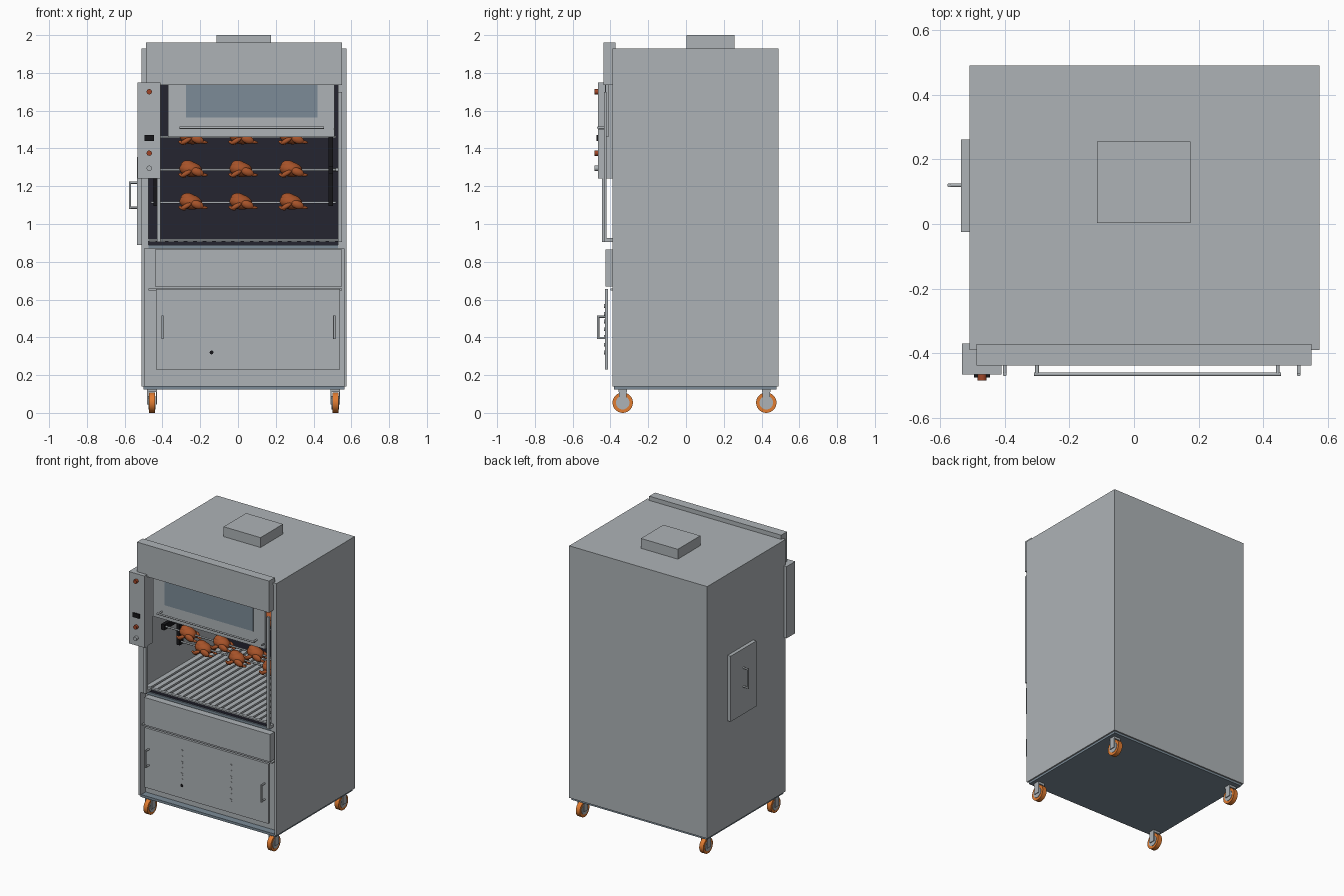
import bpy, bmesh, math
from mathutils import Vector, Matrix


def material(name, rgb):
    m = bpy.data.materials.new(name)
    m.diffuse_color = (*rgb, 1)
    return m


STEEL = material("brushed steel", (0.42, 0.45, 0.47))
BLUE = material("blue grey steel", (0.20, 0.26, 0.31))
DARK = material("dark lining", (0.018, 0.018, 0.03))
BLACK = material("black", (0.008, 0.008, 0.01))
ORANGE = material("orange wheel", (0.75, 0.20, 0.03))
ROAST = material("roast skin", (0.38, 0.085, 0.022))
RED = material("red knob", (0.35, 0.06, 0.02))


def finish(bm, name, mat, smooth=False):
    me = bpy.data.meshes.new(name)
    bmesh.ops.recalc_face_normals(bm, faces=bm.faces)
    bm.to_mesh(me)
    bm.free()
    me.materials.append(mat)
    ob = bpy.data.objects.new(name, me)
    bpy.context.collection.objects.link(ob)
    if smooth:
        bpy.ops.object.select_all(action='DESELECT')
        ob.select_set(True)
        bpy.context.view_layer.objects.active = ob
        bpy.ops.object.shade_smooth_by_angle(angle=math.radians(40))
    return ob


def add_box(bm, x0, x1, y0, y1, z0, z1):
    mat = Matrix.Translation(((x0 + x1) / 2, (y0 + y1) / 2, (z0 + z1) / 2))
    bmesh.ops.create_cube(bm, size=1, matrix=mat @ Matrix.Diagonal((x1 - x0, y1 - y0, z1 - z0, 1)))


def add_rod(bm, a, b, r, n=12):
    a, b = Vector(a), Vector(b)
    rot = (b - a).to_track_quat('Z', 'Y').to_matrix().to_4x4()
    bmesh.ops.create_cone(bm, cap_ends=True, segments=n, radius1=r, radius2=r,
                          depth=(b - a).length, matrix=Matrix.Translation((a + b) / 2) @ rot)


def add_ball(bm, c, size, tilt=0, yaw=0):
    m = (Matrix.Translation(c) @ Matrix.Rotation(yaw, 4, 'Z') @ Matrix.Rotation(tilt, 4, 'Y')
         @ Matrix.Diagonal((*size, 1)))
    bmesh.ops.create_uvsphere(bm, u_segments=14, v_segments=9, radius=1, matrix=m)


def boxes(name, mat, *dims):
    bm = bmesh.new()
    for d in dims:
        add_box(bm, *d)
    return finish(bm, name, mat)


def rods(name, mat, r, *pairs, n=12):
    bm = bmesh.new()
    for a, b in pairs:
        add_rod(bm, a, b, r, n)
    return finish(bm, name, mat, True)


# Cabinet shell, open at the front
boxes("cabinet_shell", STEEL,
      (-0.51, -0.495, -0.39, 0.49, 0.14, 1.93), (0.56, 0.575, -0.39, 0.49, 0.14, 1.93),
      (-0.495, 0.56, 0.475, 0.49, 0.14, 1.93), (-0.495, 0.56, -0.39, 0.475, 1.915, 1.93))
boxes("front_frame", STEEL,
      (-0.495, -0.475, -0.385, 0.46, 0.87, 1.915), (0.53, 0.56, -0.385, 0.46, 0.87, 1.915),
      (-0.475, 0.53, -0.385, -0.37, 1.735, 1.915), (-0.495, 0.56, -0.33, -0.315, 0.14, 0.87),
      (-0.475, 0.55, -0.40, -0.33, 0.648, 0.658))
boxes("base_plate", BLUE, (-0.5, 0.565, -0.38, 0.48, 0.125, 0.142))
boxes("exhaust_box", STEEL, (-0.115, 0.175, 0.003, 0.256, 1.93, 2.0))
boxes("hood", STEEL, (-0.488, 0.55, -0.438, -0.385, 1.735, 1.96), (-0.488, 0.55, -0.39, -0.372, 1.93, 1.96))

# Cooking chamber with slatted grill
boxes("chamber_back", DARK, (-0.475, 0.53, 0.45, 0.47, 0.87, 1.9))
boxes("chamber_floor", BLUE, (-0.475, 0.53, -0.385, 0.45, 0.87, 0.888))
boxes("grill_trim", DARK, (-0.475, 0.53, -0.375, -0.37, 0.888, 0.908))
boxes("grill_slats", STEEL, (-0.475, 0.53, -0.385, -0.365, 0.91, 0.92),
      *[(-0.47 + i * 0.05, -0.435 + i * 0.05, -0.365, 0.45, 0.9, 0.915) for i in range(20)])

# Sliding door with window, guide posts and pull bar
boxes("sash_door", STEEL, (-0.37, 0.51, -0.425, -0.41, 1.46, 1.735))
boxes("sash_window", BLUE, (-0.275, 0.42, -0.43, -0.424, 1.565, 1.735))
rods("sash_handle", STEEL, 0.006, ((-0.31, -0.465, 1.51), (0.455, -0.465, 1.51)),
     *[((x, -0.465, 1.51), (x, -0.425, 1.51)) for x in (-0.3, 0.445)])
boxes("door_guides", STEEL, (-0.43, -0.41, -0.445, -0.425, 0.905, 1.735),
      (0.53, 0.55, -0.435, -0.42, 0.905, 1.7), (0.505, 0.515, -0.465, -0.435, 1.5, 1.505),
      (-0.43, -0.41, -0.43, -0.385, 0.905, 0.925), (0.53, 0.55, -0.43, -0.385, 0.905, 0.925))

# Control box, knobs and display
boxes("control_box", STEEL, (-0.532, -0.41, -0.466, -0.37, 1.24, 1.75))
for name, mat, z in (("upper_knob", RED, 1.70), ("lower_knob", RED, 1.375), ("push_button", STEEL, 1.295)):
    rods(name, mat, 0.014, ((-0.47, -0.46, z), (-0.47, -0.485, z)), n=20)
boxes("display", BLACK, (-0.495, -0.445, -0.475, -0.46, 1.44, 1.47))

# Drawer and lower door with vent holes and handles
boxes("drawer_front", STEEL, (-0.44, 0.55, -0.425, -0.33, 0.67, 0.865))
boxes("lower_door", STEEL, (-0.435, 0.54, -0.43, -0.412, 0.23, 0.655))
for z in [0.32 + i * 0.041 for i in range(7)]:
    for x in (-0.14, 0.245):
        hole_mat = BLACK if x < 0 and z < 0.33 else STEEL
        rods("vent_hole", hole_mat, 0.01, ((x, -0.433, z), (x, -0.428, z)), n=16)
for x in (-0.4, 0.51):
    rods("lower_door_handle", STEEL, 0.006, ((x, -0.465, 0.39), (x, -0.465, 0.515)),
         *[((x, -0.465, z), (x, -0.425, z)) for z in (0.396, 0.509)])

# Side hatch
boxes("side_hatch", STEEL, (-0.535, -0.51, -0.025, 0.262, 0.89, 1.355))
rods("side_hatch_handle", STEEL, 0.006, ((-0.572, 0.12, 1.08), (-0.572, 0.12, 1.225)),
     *[((-0.572, 0.12, z), (-0.53, 0.12, z)) for z in (1.086, 1.219)])

# Rotor: crossed arms at both ends carrying four spits
RY, RZ, RR = -0.03, 1.287, 0.173
for x in (-0.435, 0.49):
    boxes("rotor_arms", BLACK, (x - 0.012, x + 0.012, RY - 0.02, RY + 0.02, RZ - RR - 0.02, RZ + RR + 0.01),
          (x - 0.012, x + 0.012, RY - RR - 0.02, RY + RR + 0.02, RZ - 0.02, RZ + 0.02))
spits = [(RY + RR * math.cos(i * math.pi / 2), RZ + RR * math.sin(i * math.pi / 2)) for i in range(4)]
rods("spits", STEEL, 0.006, *[((-0.46, y, z), (0.52, y, z)) for y, z in spits])
rods("rotor_axle", STEEL, 0.009, ((-0.475, RY, RZ), (-0.435, RY, RZ)), ((0.49, RY, RZ), (0.53, RY, RZ)))

# Roast birds: body, breast, thighs, drumsticks and wings
bm = bmesh.new()
for y, z in spits:
    for x in (-0.24, 0.025, 0.29):
        add_ball(bm, (x - 0.01, y, z + 0.002), (0.062, 0.045, 0.04), 0.15)
        add_ball(bm, (x - 0.022, y, z + 0.02), (0.042, 0.035, 0.03), 0.2)
        for s in (-1, 1):
            add_ball(bm, (x + 0.025, y + s * 0.036, z - 0.012), (0.036, 0.017, 0.022), 0.35)
            add_ball(bm, (x + 0.055, y + s * 0.03, z - 0.026), (0.027, 0.009, 0.009), 0.1, -s * 0.3)
            add_ball(bm, (x - 0.035, y + s * 0.044, z - 0.02), (0.032, 0.012, 0.013), -0.5)
            add_ball(bm, (x - 0.055, y + s * 0.04, z - 0.03), (0.022, 0.009, 0.01), 0.4)
finish(bm, "roast_birds", ROAST, True)

# Casters: tyre, hub, fork and mounting plate
for cx in (-0.455, 0.515):
    for cy in (-0.335, 0.425):
        rods("caster_tyre", ORANGE, 0.054, ((cx - 0.016, cy, 0.054), (cx + 0.016, cy, 0.054)), n=28)
        rods("caster_hub", STEEL, 0.036, ((cx - 0.019, cy, 0.054), (cx + 0.019, cy, 0.054)), n=24)
        boxes("caster_fork", STEEL,
              *[(cx + s * 0.023 - 0.003, cx + s * 0.023 + 0.003, cy - 0.02, cy + 0.02, 0.045, 0.115) for s in (-1, 1)],
              (cx - 0.026, cx + 0.026, cy - 0.022, cy + 0.022, 0.11, 0.127))
